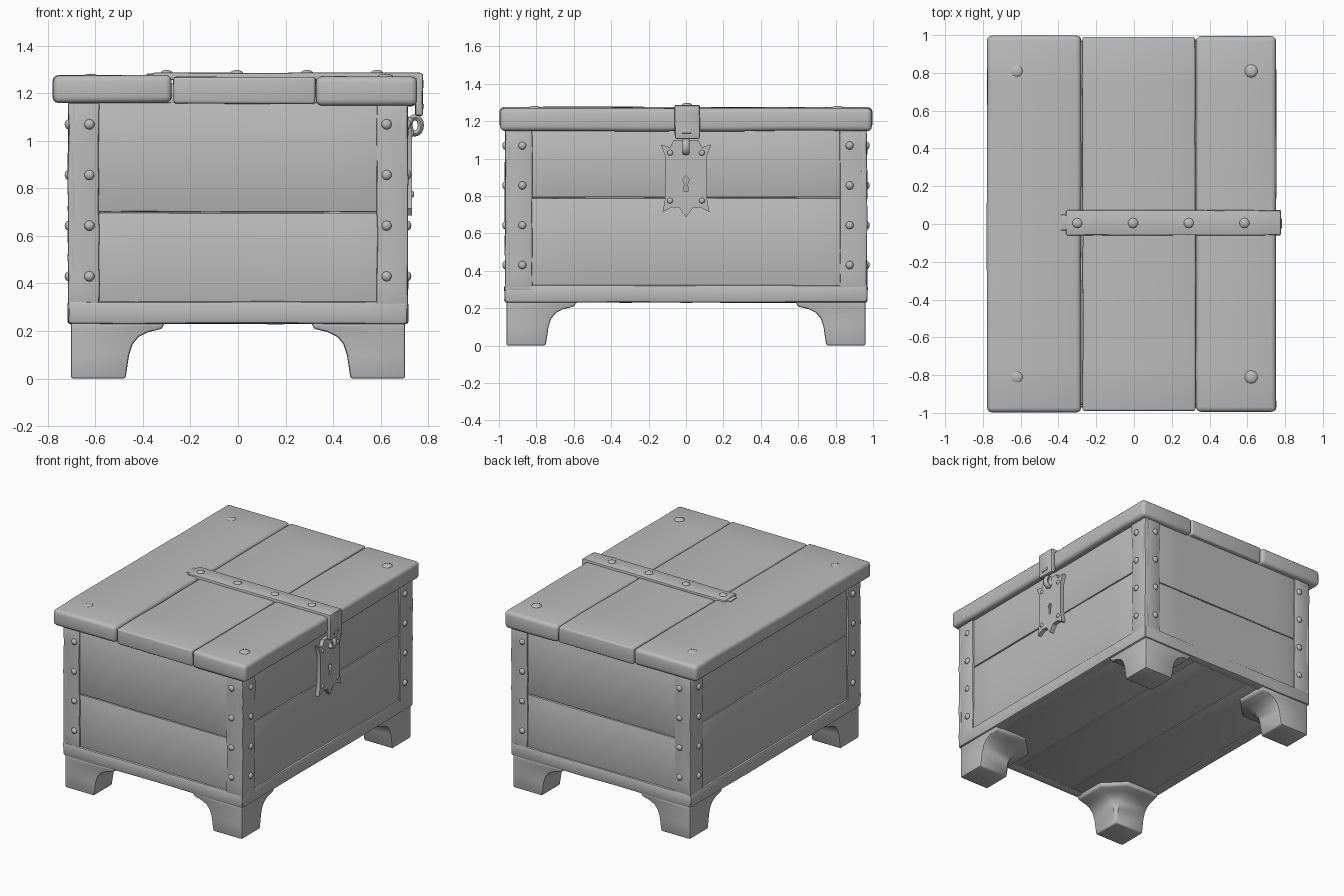
import bpy
import bmesh
import math
import random
from mathutils import Vector, Matrix

random.seed(4)
if "Cube" in bpy.data.objects:
    bpy.data.objects.remove(bpy.data.objects["Cube"], do_unlink=True)

grey = bpy.data.materials.new("worn grey")
grey.use_nodes = True
COLOUR = (0.5, 0.5, 0.5, 1)
grey.diffuse_color = COLOUR
grey.node_tree.nodes["Principled BSDF"].inputs["Base Color"].default_value = COLOUR


def finish(bm, name, angle=40):
    bmesh.ops.recalc_face_normals(bm, faces=bm.faces)
    mesh = bpy.data.meshes.new(name)
    bm.to_mesh(mesh)
    bm.free()
    mesh.materials.append(grey)
    obj = bpy.data.objects.new(name, mesh)
    bpy.context.collection.objects.link(obj)
    bpy.ops.object.select_all(action='DESELECT')
    obj.select_set(True)
    bpy.context.view_layer.objects.active = obj
    bpy.ops.object.shade_smooth_by_angle(angle=math.radians(angle))
    return obj


def board(name, low, high, bevel=0.01, cuts=0, wobble=0.0, segments=2):
    """Rounded block between two corners, hand-worn along its longest side."""
    low, high = Vector(low), Vector(high)
    size = high - low
    bm = bmesh.new()
    bmesh.ops.create_cube(bm, size=1)
    for v in bm.verts:
        v.co = Vector(a * b for a, b in zip(v.co, size)) + (low + high) / 2
    axis = max(range(3), key=lambda i: size[i])
    normal = Vector([float(i == axis) for i in range(3)])
    for i in range(cuts):
        bmesh.ops.bisect_plane(bm, geom=bm.verts[:] + bm.edges[:] + bm.faces[:],
                               plane_co=low + normal * size[axis] * (i + 1) / (cuts + 1),
                               plane_no=normal)
    sharp = [e for e in bm.edges if e.calc_face_angle() > 1]
    for v in bm.verts:
        for k in range(3):
            if k != axis:
                v.co[k] += random.uniform(-wobble, wobble)
    bmesh.ops.bevel(bm, geom=sharp, offset=bevel, segments=segments,
                    affect='EDGES', profile=0.5, clamp_overlap=True)
    return finish(bm, name)


def rivet(name, place, direction, radius=0.022, height=0.016):
    bm = bmesh.new()
    bmesh.ops.create_uvsphere(bm, u_segments=10, v_segments=6, radius=1)
    turn = Vector((0, 0, 1)).rotation_difference(Vector(direction)).to_matrix().to_4x4()
    bm.transform(Matrix.Translation(place) @ turn @ Matrix.Diagonal((radius, radius, height, 1)))
    return finish(bm, name, 60)


def plate(name, outlines, x, depth):
    """Sheet in the y-z plane; outlines after the first are holes."""
    bm = bmesh.new()
    edges = []
    for outline in outlines:
        vs = [bm.verts.new((x, y, z)) for y, z in outline]
        edges += [bm.edges.new((vs[i - 1], vs[i])) for i in range(len(vs))]
    bmesh.ops.triangle_fill(bm, edges=edges, use_beauty=True, normal=(1, 0, 0))
    new = bmesh.ops.extrude_face_region(bm, geom=bm.faces[:])["geom"]
    bmesh.ops.translate(bm, vec=(depth, 0, 0),
                        verts=[g for g in new if isinstance(g, bmesh.types.BMVert)])
    return finish(bm, name, 30)


# Wall planks, with a fine seam between rows
board("box_core", (-0.69, -0.945, 0.245), (0.69, 0.945, 1.17), 0.005)
for side, word in ((-1, "front"), (1, "back")):
    for i, (bottom, top) in enumerate(((0.25, 0.697), (0.701, 1.16))):
        board(f"{word}_plank_{i}", (-0.69, side * 0.945 - 0.013, bottom),
              (0.69, side * 0.945 + 0.013, top), 0.006, 4, 0.002)
for side, word in ((-1, "right"), (1, "left")):
    for i, (bottom, top) in enumerate(((0.25, 0.788), (0.792, 1.16))):
        board(f"{word}_plank_{i}", (side * 0.69 - 0.013, -0.94, bottom),
              (side * 0.69 + 0.013, 0.94, top), 0.006, 5, 0.002)

# Skirting around the base
for side, word in ((-1, "near"), (1, "far")):
    board(f"{word}_end_skirting", (-0.713, side * 0.935 - 0.036, 0.23),
          (0.713, side * 0.935 + 0.036, 0.325), 0.014, 4, 0.002)
    board(f"{word}_long_skirting", (side * 0.68 - 0.036, -0.968, 0.23),
          (side * 0.68 + 0.036, 0.968, 0.325), 0.014, 5, 0.002)

# Bottom boards
for i, (a, b) in enumerate(((-0.66, -0.22), (-0.216, 0.24), (0.244, 0.66))):
    board(f"bottom_board_{i}", (a, -0.92, 0.236), (b, 0.92, 0.26), 0.004)

# Corner irons with rivets, and flared feet
for sx in (-1, 1):
    for sy in (-1, 1):
        tag = f"{'left' if sx > 0 else 'right'}_{'back' if sy > 0 else 'front'}"
        for wide, deep, part in ((0.13, 0.03, "end"), (0.03, 0.145, "side")):
            xs = sorted((sx * 0.714, sx * (0.714 - wide)))
            ys = sorted((sy * 0.967, sy * (0.967 - deep)))
            board(f"{tag}_{part}_iron", (xs[0], ys[0], 0.29), (xs[1], ys[1], 1.16),
                  0.008, 7, 0.003)
        for i in range(4):
            z = 0.43 + 0.213 * i
            rivet(f"{tag}_end_rivet_{i}", (sx * 0.625, sy * 0.966, z), (0, sy, 0))
            rivet(f"{tag}_side_rivet_{i}", (sx * 0.713, sy * 0.875, z), (sx, 0, 0))

        # Foot section grows inward as it rises
        bm = bmesh.new()
        rings = []
        for z, grow in ((0, 0), (0.1, 0.015), (0.145, 0.03), (0.175, 0.055),
                        (0.195, 0.095), (0.21, 0.155), (0.24, 0.165)):
            w, d = 0.23 + grow, 0.21 + grow
            cut = 0.01 + grow * 0.8
            ring = ((0, 0), (w, 0), (w, d - cut), (w - cut, d), (0, d))
            rings.append([bm.verts.new((sx * (0.703 - a), sy * (0.96 - b), z)) for a, b in ring])
        for lower, upper in zip(rings, rings[1:]):
            for i in range(5):
                bm.faces.new((lower[i - 1], lower[i], upper[i], upper[i - 1]))
        bm.faces.new(rings[0])
        bm.faces.new(rings[-1])
        bmesh.ops.recalc_face_normals(bm, faces=bm.faces)
        edges = [e for e in bm.edges if e.calc_face_angle() > 1]
        bmesh.ops.bevel(bm, geom=edges, offset=0.01, segments=2, affect='EDGES', profile=0.5)
        finish(bm, f"{tag}_foot")

# Lid planks
for i, (a, b, low, high, end) in enumerate(((-0.778, -0.281, 1.16, 1.275, 0.997),
                                            (-0.272, 0.326, 1.155, 1.268, 0.99),
                                            (0.328, 0.752, 1.147, 1.27, 0.994))):
    board(f"lid_plank_{i}", (a, -end, low), (b, end, high), 0.012 if i == 1 else 0.025,
          7, 0.0025, 3)
board("lid_lining", (-0.7, -0.95, 1.15), (0.7, 0.95, 1.24), 0.005)
for sx in (-1, 1):
    for sy in (-1, 1):
        rivet("lid_nail", (sx * 0.62, sy * 0.81, 1.27), (0, 0, 1), 0.035, 0.012)

# Lid strap folding over the edge into the hasp
board("lid_strap", (-0.36, -0.06, 1.255), (0.772, 0.073, 1.286), 0.008, 6, 0.002)
board("strap_tip", (-0.388, -0.035, 1.255), (-0.34, 0.05, 1.282), 0.008)
board("strap_fold", (0.745, -0.06, 1.105), (0.778, 0.073, 1.283), 0.008, 3, 0.002)
for i in range(4):
    rivet(f"strap_rivet_{i}", (-0.3 + 0.295 * i, 0.005, 1.284), (0, 0, 1), 0.028, 0.014)
board("hasp_slot", (0.772, -0.025, 1.135), (0.783, 0.03, 1.155), 0.003)

# Lock plate with flared corners, pointed foot and keyhole
half = [(0, 0.685), (0.035, 0.735), (0.075, 0.74), (0.125, 0.715), (0.112, 0.785),
        (0.11, 1.01), (0.135, 1.075), (0.085, 1.06), (0.065, 1.1)]
outline = [(y, z) for y, z in half] + [(-y, z) for y, z in reversed(half[1:])]
keyhole = [(-0.01, 0.825), (0.01, 0.825), (0.009, 0.865), (0.018, 0.89),
           (0, 0.908), (-0.018, 0.89), (-0.009, 0.865)]
plate("lock_plate", [outline, keyhole], 0.7, 0.032)
for sy in (-1, 1):
    for z in (0.775, 1.03):
        rivet("lock_rivet", (0.731, sy * 0.085, z), (1, 0, 0), 0.016, 0.01)

# Staple ring below the hasp
bm = bmesh.new()
rings = []
for i in range(16):
    t = math.tau * i / 16
    centre = Vector((0.745 + 0.024 * math.cos(t), 0, 1.065 + 0.034 * math.sin(t)))
    out = Vector((math.cos(t), 0, math.sin(t)))
    rings.append([bm.verts.new(centre + 0.013 * math.cos(s) * out
                               + Vector((0, 0.02 * math.sin(s), 0)))
                  for s in (math.tau * j / 8 for j in range(8))])
for i in range(16):
    for j in range(8):
        bm.faces.new((rings[i - 1][j - 1], rings[i - 1][j], rings[i][j], rings[i][j - 1]))
finish(bm, "staple_ring", 60)
